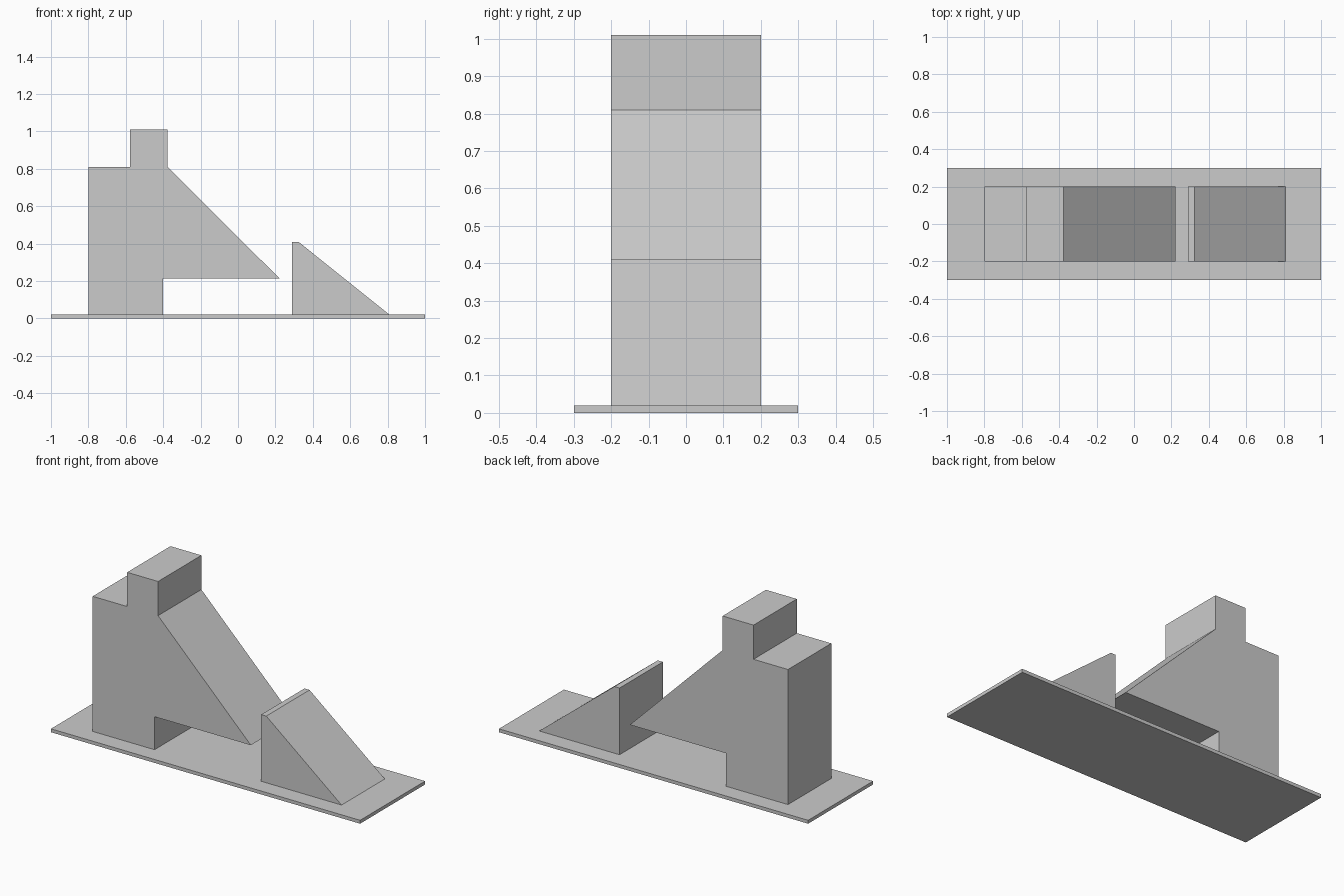
import bpy, bmesh

if "Cube" in bpy.data.objects:
    bpy.data.objects.remove(bpy.data.objects["Cube"])


def extrude_profile(name, points, half_depth):
    """Extrude an x-z outline symmetrically along y."""
    bm = bmesh.new()
    face = bm.faces.new([bm.verts.new((x, -half_depth, z)) for x, z in points])
    side = bmesh.ops.extrude_face_region(bm, geom=[face])["geom"]
    verts = [v for v in side if isinstance(v, bmesh.types.BMVert)]
    bmesh.ops.translate(bm, verts=verts, vec=(0, 2 * half_depth, 0))
    bmesh.ops.recalc_face_normals(bm, faces=bm.faces)
    mesh = bpy.data.meshes.new(name)
    bm.to_mesh(mesh)
    bm.free()
    obj = bpy.data.objects.new(name, mesh)
    bpy.context.collection.objects.link(obj)
    return obj


BASE_TOP = 0.02

# Thin base plate
extrude_profile("base_plate", [(-1, 0), (1, 0), (1, BASE_TOP), (-1, BASE_TOP)], 0.3)

# Tall block with raised top step and overhanging slope
extrude_profile("sloped_tower", [
    (-0.80, BASE_TOP), (-0.40, BASE_TOP), (-0.40, 0.213), (0.223, 0.213),
    (-0.377, 0.81), (-0.377, 1.01), (-0.577, 1.01), (-0.577, 0.81), (-0.80, 0.81),
], 0.2)

# Low wedge with a narrow flat crest
extrude_profile("low_wedge", [
    (0.29, BASE_TOP), (0.81, BASE_TOP), (0.323, 0.41), (0.29, 0.41),
], 0.2)
